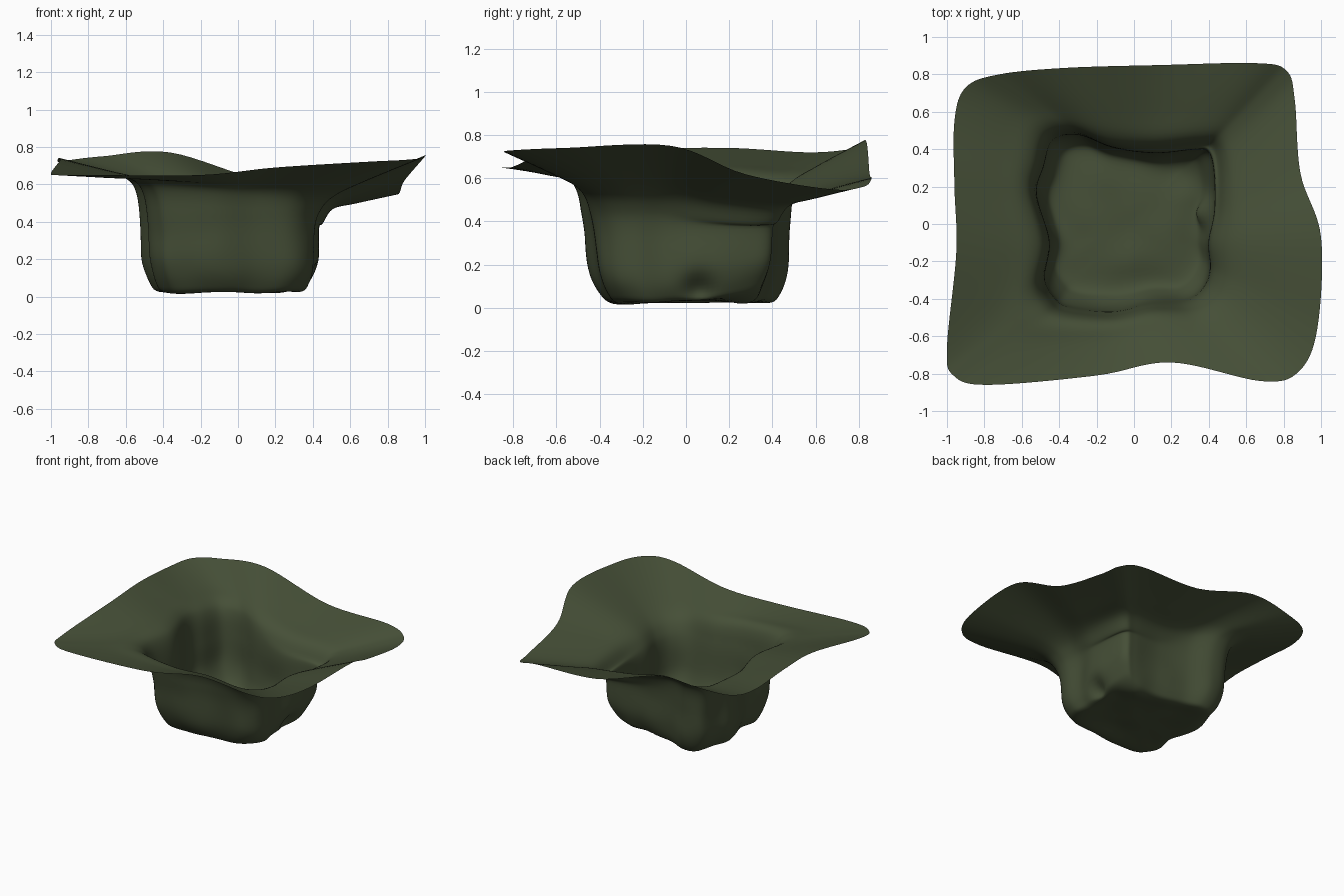
import bpy
import bmesh
import math
from mathutils import Vector, noise

old_cube = bpy.data.objects.get("Cube")
if old_cube:
    bpy.data.objects.remove(old_cube, do_unlink=True)

COLUMN_STEPS = 8   # subdivisions between neighbouring outline points
ROW_STEPS = 5      # subdivisions between neighbouring profile points

# Wavy outer hem, counter-clockwise from the front right-hand corner (x, y, z)
hem_outline = [
    (-.965, -.81, .65), (-.78, -.86, .65), (-.2, -.81, .65), (.2, -.74, .69), (.68, -.84, .72),
    (.88, -.79, .73), (.98, -.56, .74), (1, -.07, .75), (.89, .27, .62), (.86, .66, .55),
    (.815, .82, .56), (.65, .86, .6), (.15, .85, .62), (-.36, .835, .77), (-.72, .8, .75),
    (-.9, .73, .73), (-.96, .55, .72), (-.96, .2, .74), (-.95, -.15, .73), (-1, -.66, .66),
]

# Outline of the sunken pocket, matched point for point with the hem (x, y)
pocket_outline = [
    (-.43, -.41), (-.35, -.46), (-.12, -.48), (.08, -.44), (.27, -.43),
    (.37, -.36), (.41, -.25), (.4, -.1), (.43, .08), (.43, .28),
    (.4, .39), (.32, .4), (.1, .38), (-.12, .41), (-.3, .48),
    (-.44, .45), (-.49, .3), (-.52, .16), (-.45, -.1), (-.48, -.3),
]


def catmull(a, b, c, d, t):
    """Point between b and c on a smooth curve through all four."""
    return 0.5 * (2 * b + (c - a) * t + (2 * a - 5 * b + 4 * c - d) * t * t
                  + (3 * b - a - 3 * c + d) * t ** 3)


def smooth_loop(points, steps):
    pts = [Vector(p).to_3d() for p in points]
    n = len(pts)
    return [catmull(pts[i - 1], pts[i], pts[(i + 1) % n], pts[(i + 2) % n], s / steps)
            for i in range(n) for s in range(steps)]


def smooth_path(pts, steps):
    padded = [pts[0]] + pts + [pts[-1]]
    path = [catmull(*padded[i:i + 4], s / steps)
            for i in range(len(pts) - 1) for s in range(steps)]
    return path + [pts[-1]]


def bump(p, centre, radius):
    return math.exp(-((p - Vector(centre)).length / radius) ** 2)


def sag(p):
    """Round off the lower corners of the pocket and crease its cloth."""
    low = max(0, 1 - p.z / .45)
    pull = 1 - .4 * low * low * abs(p.x * p.y)
    front_slope = .09 * low if p.y < 0 else 0
    p = Vector((p.x * pull, p.y * pull * (1 - front_slope), p.z))
    p += .015 * low * noise.noise_vector(p * 5)
    # lifted back corner, lowest point and side dent
    p.z += .1 * bump(p, (.45, .45, 0), .22)
    p.z -= .03 * bump(p, (.23, .27, 0), .1)
    p.x -= .06 * bump(p, (.41, .06, .08), .07)
    p.z = max(p.z, 0)
    return p


def drape_profile(pocket, hem):
    """One strip of cloth from the floor centre, up the wall and out to the hem."""
    centre = Vector((-.03, 0, 0))
    shoulder = .565 - .12 * pocket.x - .04 * pocket.y + .25 * (hem.z - .69)
    pts = []
    # floor and wall
    for spread, z in ((0, .035), (.45, .035), (.81, .025), (.93, .07), (1, .18), (1, .36)):
        p = centre.lerp(pocket, spread)
        pts.append(Vector((p.x, p.y, z)))
    # shoulder and brim
    for out, z in ((.05, shoulder - .08), (.18, shoulder),
                   (.48, shoulder + (hem.z - shoulder) * .4), (1, hem.z)):
        p = pocket.lerp(hem, out)
        pts.append(Vector((p.x, p.y, z)))
    return [sag(p) for p in smooth_path(pts, ROW_STEPS)]


# Draped cloth: sweep the profile around the outlines
columns = [drape_profile(p, h) for p, h in zip(smooth_loop(pocket_outline, COLUMN_STEPS),
                                               smooth_loop(hem_outline, COLUMN_STEPS))]
bm = bmesh.new()
middle = bm.verts.new(columns[0][0])
grid = [[bm.verts.new(p) for p in column[1:]] for column in columns]
for j, here in enumerate(grid):
    after = grid[(j + 1) % len(grid)]
    bm.faces.new((middle, here[0], after[0]))
    for i in range(len(here) - 1):
        bm.faces.new((here[i], here[i + 1], after[i + 1], after[i]))
for face in bm.faces:
    face.smooth = True

mesh = bpy.data.meshes.new("draped_cloth")
bm.to_mesh(mesh)
bm.free()
cloth = bpy.data.objects.new("draped_cloth", mesh)
bpy.context.collection.objects.link(cloth)

# Dark olive fabric
olive = (.06, .078, .038, 1)
fabric = bpy.data.materials.new("dark_olive_fabric")
fabric.use_nodes = True
fabric.diffuse_color = olive
fabric.node_tree.nodes["Principled BSDF"].inputs["Base Color"].default_value = olive
mesh.materials.append(fabric)
